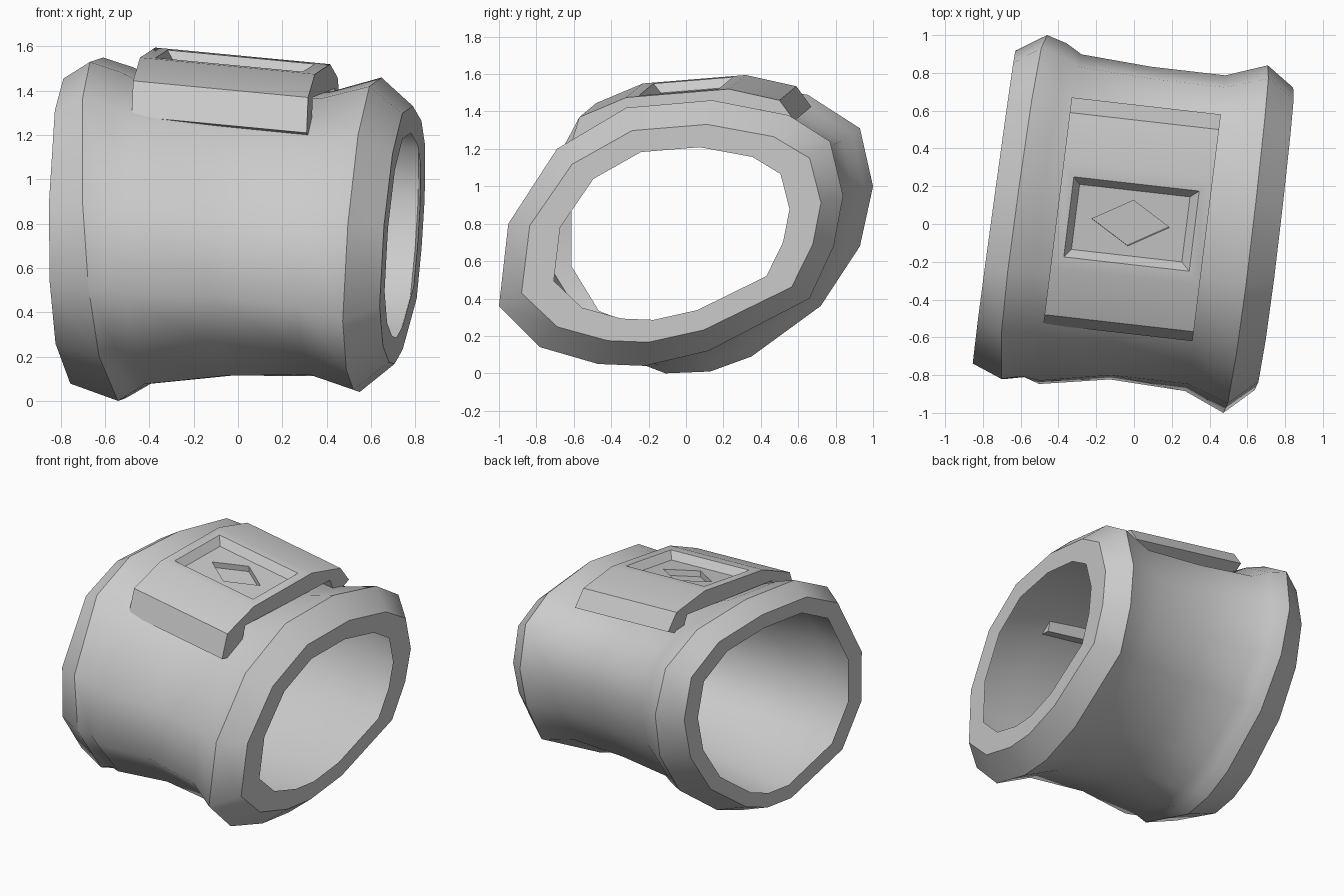
import bpy
import bmesh
from mathutils import Vector

default_cube = bpy.data.objects.get("Cube")
if default_cube:
    bpy.data.objects.remove(default_cube, do_unlink=True)

# Single plain grey material
grey = bpy.data.materials.new("plain_grey")
grey.use_nodes = True
colour = (0.6, 0.6, 0.6, 1)
grey.diffuse_color = colour
grey.node_tree.nodes["Principled BSDF"].inputs["Base Color"].default_value = colour


def finish(bm, name):
    """Turn a bmesh into a named object with the grey material."""
    bmesh.ops.recalc_face_normals(bm, faces=bm.faces[:])
    mesh = bpy.data.meshes.new(name)
    bm.to_mesh(mesh)
    bm.free()
    mesh.materials.append(grey)
    obj = bpy.data.objects.new(name, mesh)
    bpy.context.collection.objects.link(obj)
    return obj


# Cross-sections (y, z) of the two flange rims, point for point
wide_rim = [(0.2, 1.55), (-0.25, 1.53), (-0.57, 1.37), (-0.82, 0.9), (-0.82, 0.51),
            (-0.63, 0.2), (-0.11, 0), (0.13, 0.01), (0.35, 0.09), (0.72, 0.36),
            (0.93, 0.68), (1, 1), (0.93, 1.31), (0.65, 1.49)]
narrow_rim = [(0.14, 1.46), (-0.32, 1.42), (-0.69, 1.2), (-0.95, 0.8), (-1, 0.36),
              (-0.78, 0.14), (-0.47, 0.05), (-0.22, 0.04), (0.12, 0.12), (0.66, 0.4),
              (0.79, 0.68), (0.84, 0.95), (0.77, 1.24), (0.55, 1.38)]


def ring_points(x, blend, scale_y, scale_z, pitch):
    """Blend the two rims, scale about the centre and lean the ring."""
    centre_y = 0.085 - 0.155 * blend
    centre_z = 0.78 - 0.037 * blend
    yaw = 0.137 - 0.022 * blend
    points = []
    for a, b in zip(wide_rim, narrow_rim):
        dy = (a[0] + (b[0] - a[0]) * blend - centre_y) * scale_y
        dz = (a[1] + (b[1] - a[1]) * blend - centre_z) * scale_z
        points.append((x + yaw * dy + pitch * dz, centre_y + dy, centre_z + dz))
    return points


# Cuff: rings lofted from the wide opening, along the outside, back through the bore
# each ring is x, blend, y scale, z scale, pitch, sharp
rings = [(-0.74, 0, 0.77, 0.77, -0.01, True),
         (-0.74, 0, 0.91, 0.9, -0.01, True),
         (-0.57, 0, 1, 1, -0.07, True),
         (-0.47, 0.1, 0.97, 0.955, -0.03, False),
         (-0.39, 0.38, 0.955, 0.925, 0, False),
         (-0.02, 0.5, 0.905, 0.88, 0.01, False),
         (0.38, 0.82, 0.91, 0.89, 0.03, False),
         (0.595, 1, 1, 1, 0.04, True),
         (0.745, 1, 0.87, 0.82, 0.04, True),
         (0.745, 1, 0.685, 0.65, 0.04, True),
         # thin-walled bore, wider than both openings
         (0.72, 1, 0.83, 0.78, 0.04, True),
         (0.38, 0.82, 0.875, 0.85, 0.03, False),
         (-0.02, 0.5, 0.87, 0.845, 0.01, False),
         (-0.39, 0.38, 0.915, 0.885, 0, False),
         (-0.71, 0, 0.88, 0.87, -0.01, True)]
bm = bmesh.new()
loops = [[bm.verts.new(p) for p in ring_points(*r[:5])] for r in rings]
count = len(wide_rim)
for i, loop in enumerate(loops):
    after = loops[(i + 1) % len(loops)]
    for j in range(count):
        k = (j + 1) % count
        bm.faces.new((loop[j], loop[k], after[k], after[j])).smooth = True
for loop, ring in zip(loops, rings):
    if ring[5]:
        for j in range(count):
            bm.edges.get((loop[j], loop[(j + 1) % count])).smooth = False
finish(bm, "cuff")

# Raised housing: a profile (y, z) with two feet, swept across the top of the cuff
profile = [(0.45, 1.29), (0.58, 1.35), (0.5, 1.46), (0.23, 1.52),
           (-0.32, 1.475), (-0.57, 1.37), (-0.62, 1.21), (-0.46, 1.18),
           (-0.4, 1.37), (0.4, 1.41)]
sweep = Vector((-0.79, 0.09, 0.075))
bm = bmesh.new()
near = [bm.verts.new((0.385 + 0.125 * (y + 0.02), y, z)) for y, z in profile]
far = [bm.verts.new(v.co + sweep) for v in near]
sides = []
for j in range(len(profile)):
    k = (j + 1) % len(profile)
    sides.append(bm.faces.new((near[j], near[k], far[k], far[j])))
bm.faces.new(near)
bm.faces.new(far)
bmesh.ops.recalc_face_normals(bm, faces=bm.faces[:])

# Bevelled recess in the top face
top = sides[3]
bmesh.ops.inset_individual(bm, faces=[top], thickness=0.09)
bmesh.ops.inset_individual(bm, faces=[top], thickness=0.057, depth=-0.05)

# Diamond pocket sunk into the recess floor
corners = list(top.verts)
down = top.normal * -0.04
middle = top.calc_center_median()
bm.faces.remove(top)
mids = []
for j, v in enumerate(corners):
    halfway = (v.co + corners[(j + 1) % 4].co) / 2
    mids.append(bm.verts.new(middle.lerp(halfway, 0.7)))
deep = [bm.verts.new(v.co + down) for v in mids]
for j in range(4):
    k = (j + 1) % 4
    bm.faces.new((corners[j], corners[k], mids[j]))
    bm.faces.new((corners[k], mids[k], mids[j]))
    bm.faces.new((mids[j], mids[k], deep[k], deep[j]))
bm.faces.new(deep)
housing = finish(bm, "top_housing")

# Soft shading over the shallow bends only
bpy.ops.object.select_all(action="DESELECT")
housing.select_set(True)
bpy.context.view_layer.objects.active = housing
bpy.ops.object.shade_smooth_by_angle(angle=0.5)
